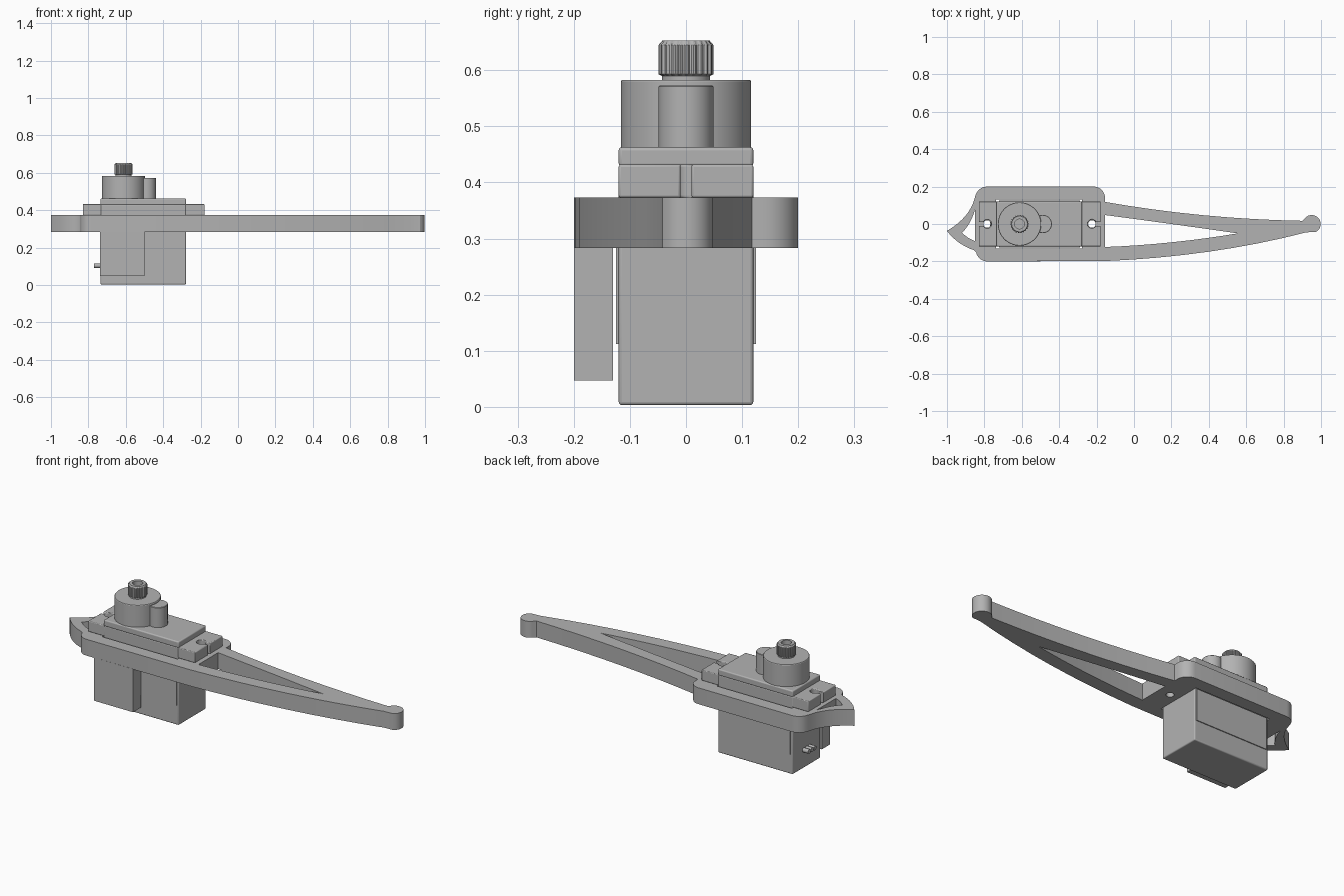
import bpy, bmesh, math
from mathutils import Vector

if "Cube" in bpy.data.objects:
    bpy.data.objects.remove(bpy.data.objects["Cube"], do_unlink=True)

grey = bpy.data.materials.new("plain_grey")
grey.use_nodes = True
grey.diffuse_color = (0.45, 0.45, 0.45, 1)
grey.node_tree.nodes["Principled BSDF"].inputs["Base Color"].default_value = (0.45, 0.45, 0.45, 1)


def finish(name, bm, bevel=0):
    """Turn a bmesh into a named object with sharp-edged smooth shading."""
    bmesh.ops.remove_doubles(bm, verts=bm.verts, dist=0.0002)
    bmesh.ops.recalc_face_normals(bm, faces=bm.faces)
    mesh = bpy.data.meshes.new(name)
    bm.to_mesh(mesh)
    bm.free()
    mesh.materials.append(grey)
    ob = bpy.data.objects.new(name, mesh)
    bpy.context.collection.objects.link(ob)
    if bevel:
        mod = ob.modifiers.new("rounded_edges", 'BEVEL')
        mod.width, mod.segments, mod.limit_method = bevel, 3, 'ANGLE'
    bpy.ops.object.select_all(action='DESELECT')
    bpy.context.view_layer.objects.active = ob
    ob.select_set(True)
    bpy.ops.object.shade_smooth_by_angle(angle=math.radians(30))
    return ob


def box(name, x, y, z, bevel=0):
    bm = bmesh.new()
    bmesh.ops.create_cube(bm, size=1)
    for v in bm.verts:
        v.co = [(r[0] + r[1]) / 2 + c * (r[1] - r[0]) for c, r in zip(v.co, (x, y, z))]
    return finish(name, bm, bevel)


def plate(name, loops, z0, z1, bevel=0):
    """Extrude a flat outline; further loops become holes."""
    cu = bpy.data.curves.new(name + "_outline", 'CURVE')
    cu.dimensions, cu.fill_mode = '2D', 'BOTH'
    cu.extrude = (z1 - z0) / 2
    for pts in loops:
        sp = cu.splines.new('POLY')
        sp.points.add(len(pts) - 1)
        for p, co in zip(sp.points, pts):
            p.co = (co[0], co[1], 0, 1)
        sp.use_cyclic_u = True
    tmp = bpy.data.objects.new("outline", cu)
    bpy.context.collection.objects.link(tmp)
    mesh = tmp.evaluated_get(bpy.context.evaluated_depsgraph_get()).to_mesh()
    bm = bmesh.new()
    bm.from_mesh(mesh)
    bpy.data.objects.remove(tmp, do_unlink=True)
    bpy.data.curves.remove(cu)
    bmesh.ops.translate(bm, verts=bm.verts, vec=(0, 0, (z0 + z1) / 2))
    return finish(name, bm, bevel)


def lathe(name, profile, centre, n=48, ridge=0):
    """Spin (radius, height) pairs; ridge pulls in every other column."""
    bm = bmesh.new()
    rings = []
    for r, z in profile:
        ring = []
        for i in range(n):
            a = math.tau * i / n
            rad = r - (ridge if i // 2 % 2 and r > 0.044 else 0)
            ring.append(bm.verts.new((centre[0] + rad * math.cos(a),
                                      centre[1] + rad * math.sin(a), z)))
        rings.append(ring)
    for lo, hi in zip(rings, rings[1:]):
        for i in range(n):
            j = (i + 1) % n
            bm.faces.new((lo[i], lo[j], hi[j], hi[i]))
    bm.faces.new(rings[0])
    bm.faces.new(rings[-1])
    return finish(name, bm)


def bow(a, b, c, n=8):
    """Points of a smooth curve that passes through a, b (midway) and c."""
    a, b, c = Vector(a), Vector(b), Vector(c)
    ctrl = 2 * b - (a + c) / 2
    return [(1 - t) ** 2 * a + 2 * t * (1 - t) * ctrl + t * t * c
            for t in (i / n for i in range(n + 1))]


def arc(cx, cy, r, a0, a1, n=8):
    return [(cx + r * math.cos(math.radians(a0 + (a1 - a0) * i / n)),
             cy + r * math.sin(math.radians(a0 + (a1 - a0) * i / n))) for i in range(n + 1)]


# Horn-shaped frame: servo mount, pointed tail and long tapered arm
outline = (arc(-0.215, 0.14, 0.06, 90, 0)
           + bow((-0.155, 0.118), (0.37, 0.047), (0.9, 0.017))
           + arc(0.95, 0.0, 0.048, 150, -60, 16)
           + bow((0.92, -0.045), (0.4, -0.148), (-0.155, -0.198))
           + arc(-0.785, -0.14, 0.06, -90, -170)
           + bow((-0.855, -0.14), (-0.935, -0.1), (-1.0, -0.037))
           + bow((-1.0, -0.037), (-0.9, 0.045), (-0.85, 0.145))
           + arc(-0.785, 0.135, 0.065, 165, 90))
pocket = [(-0.738, -0.13), (-0.277, -0.13), (-0.277, 0.13), (-0.738, 0.13)]
arm_window = (bow((-0.155, 0.048), (0.2, 0.0), (0.555, -0.05))
              + bow((0.555, -0.05), (0.2, -0.098), (-0.155, -0.123))[1:])
tail_window = (bow((-0.85, 0.08), (-0.877, 0.01), (-0.92, -0.048))
               + [(-0.885, -0.075), (-0.85, -0.092)])
screw_x = (-0.785, -0.225)
holes = [arc(x, 0, 0.02, 0, 345, 23) for x in screw_x]
plate("arm_frame", [outline, pocket, arm_window, tail_window] + holes, 0.283, 0.373)

# Side guard hanging under the frame
box("side_guard", (-0.737, -0.5), (-0.2, -0.13), (0.047, 0.285))

# Servo case, side labels and lid
box("servo_case", (-0.735, -0.278), (-0.12, 0.12), (0.003, 0.432), 0.006)
box("servo_lid", (-0.735, -0.278), (-0.12, 0.12), (0.428, 0.463), 0.006)
for side, y in (("left", 0.122), ("right", -0.122)):
    box("side_label_" + side, (-0.722, -0.288), (y - 0.003, y + 0.003), (0.112, 0.285))

# Mounting ears with keyhole slots open to the outside
for name, x, inner, outer, turn in (("rear_ear", screw_x[0], -0.73, -0.83, 180),
                                    ("front_ear", screw_x[1], -0.283, -0.178, 0)):
    key = arc(x, 0, 0.023, turn + 25, turn + 335, 20)
    s = 1 if turn == 0 else -1
    ear = ([(inner, 0.12 * s), (outer, 0.12 * s), (outer, 0.01 * s)] + key
           + [(outer, -0.01 * s), (outer, -0.12 * s), (inner, -0.12 * s)])
    plate(name, [ear], 0.373, 0.432, 0.004)

# Gear towers and splined output shaft
lathe("gear_tower", [(0.116, 0.46), (0.116, 0.58), (0.114, 0.583)], (-0.612, 0), 64)
lathe("idler_tower", [(0.049, 0.46), (0.049, 0.571), (0.047, 0.573)], (-0.488, 0), 40)
lathe("output_shaft", [(0.043, 0.58), (0.043, 0.59), (0.049, 0.593), (0.049, 0.645),
                       (0.042, 0.653), (0.026, 0.653), (0.026, 0.61)],
      (-0.612, 0), 88, 0.004)

# Three lead wires leaving the rear of the case
for i in (-1, 0, 1):
    wire = lathe("lead_wire", [(0.012, -0.77), (0.012, -0.73)], (0, 0), 16)
    wire.rotation_euler = (0, math.pi / 2, 0)
    wire.location = (0, i * 0.025, 0.103)
